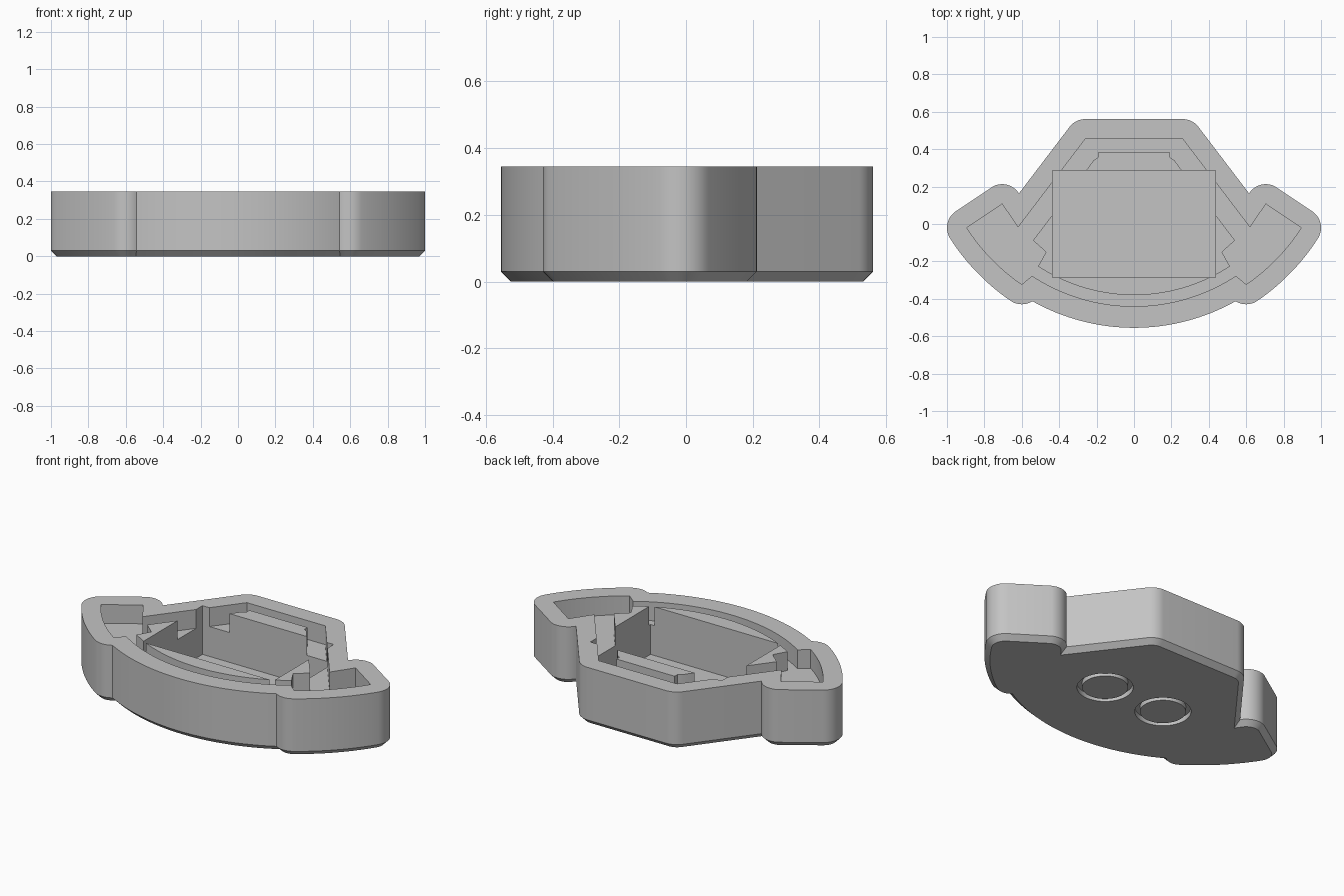
import bpy, bmesh, math
from mathutils import Vector

cube = bpy.data.objects.get("Cube")
if cube:
    bpy.data.objects.remove(cube, do_unlink=True)

HEIGHT, CHAMFER, WALL = 0.345, 0.03, 0.106
CENTRE = Vector((0, 0.553))            # shared centre of all the front arcs
FRONT_R, WING_R = 0.993, 1.062
BACK = Vector((0.26, 0.455))           # corners of the recess, right half
NOTCH = Vector((0.62, -0.018))
WING_BACK = Vector((0.705, 0.107))


def arc(centre, radius, start, end, steps):
    return [centre + radius * Vector((math.cos(a), math.sin(a)))
            for a in (start + (end - start) * i / steps for i in range(steps + 1))]


def angle(v):
    return math.atan2(v.y, v.x)


def front_angle(x, radius):
    return math.asin(x / radius) - math.pi / 2


DOWN = -math.pi / 2
WING_A, WING_B = front_angle(0.6, WING_R), front_angle(0.894, WING_R)
WING_FRONT = arc(CENTRE, WING_R, WING_A, WING_A, 1)[0]
WING_TIP = arc(CENTRE, WING_R, WING_B, WING_B, 1)[0]


def mirrored(half):
    return half + [Vector((-p.x, p.y)) for p in reversed(half) if p.x > 1e-5]


def normal(a, b):
    d = (b - a).normalized()
    return Vector((d.y, -d.x))


def outline(d):
    """Recess shape grown by d with rounded outer corners."""
    front = FRONT_R + 0.009 + d
    dist = (WING_FRONT - CENTRE).length
    bend = math.acos((dist**2 + front**2 - d**2) / (2 * dist * front))
    pts = arc(CENTRE, front, DOWN, WING_A - bend, 24)
    n_tip = normal(WING_TIP, WING_BACK)
    n_wing = normal(WING_BACK, NOTCH)
    n_side = normal(NOTCH, BACK)
    pts += arc(WING_FRONT, d, angle(pts[-1] - WING_FRONT), WING_A, 10)[1:]
    pts += arc(CENTRE, WING_R + d, WING_A, WING_B, 14)[1:]
    pts += arc(WING_TIP, d, WING_B, angle(n_tip), 10)[1:]
    pts += arc(WING_BACK, d, angle(n_tip), angle(n_wing), 12)[1:]
    mid = n_wing + n_side
    pts.append(NOTCH + mid * (2 * d / mid.length_squared))
    pts += arc(BACK, d, angle(n_side), math.pi / 2, 8)
    return mirrored(pts)


def stack(name, layers):
    """Solid through a list of (outline, height) layers."""
    bm = bmesh.new()
    rings = [[bm.verts.new((p.x, p.y, z)) for p in pts] for pts, z in layers]
    for low, high in zip(rings, rings[1:]):
        n = len(low)
        for i in range(n):
            j = (i + 1) % n
            bm.faces.new((low[i], low[j], high[j], high[i]))
    bm.faces.new(rings[0][::-1])
    bm.faces.new(rings[-1])
    mesh = bpy.data.meshes.new(name)
    bm.to_mesh(mesh)
    bm.free()
    obj = bpy.data.objects.new(name, mesh)
    bpy.context.collection.objects.link(obj)
    return obj


def cut(obj, cutter):
    """Subtract the cutter, then discard it."""
    mod = obj.modifiers.new("cut", 'BOOLEAN')
    mod.operation, mod.solver, mod.object = 'DIFFERENCE', 'EXACT', cutter
    bpy.context.view_layer.update()
    graph = bpy.context.evaluated_depsgraph_get()
    result = bpy.data.meshes.new_from_object(obj.evaluated_get(graph))
    obj.modifiers.clear()
    obj.data = result
    bpy.data.objects.remove(cutter, do_unlink=True)


# Outer body with a chamfered bottom edge
body = stack("tray_body", [(outline(WALL - CHAMFER), 0),
                           (outline(WALL), CHAMFER),
                           (outline(WALL), HEIGHT)])

# Groove between the rim and the raised inner ridge
recess = mirrored(arc(CENTRE, FRONT_R, DOWN, front_angle(0.545, FRONT_R), 24)
                  + arc(CENTRE, WING_R, WING_A, WING_B, 14)
                  + [WING_BACK, NOTCH, BACK])
ridge_r = 0.933
ridge = mirrored(arc(CENTRE, ridge_r, DOWN, front_angle(0.513, ridge_r), 24)
                 + [Vector(p) for p in ((0.47, -0.15), (0.54, -0.088), (0.255, 0.287),
                                        (0.215, 0.342), (0.193, 0.355), (0.193, 0.383))])
groove = stack("groove_cutter", [(recess, 0.232), (recess, 0.5)])
cut(groove, stack("ridge_cutter", [(ridge, 0.1), (ridge, 0.6)]))
cut(body, groove)

# Deep rectangular pocket
pocket = [Vector(p) for p in ((-0.435, -0.285), (0.435, -0.285),
                              (0.435, 0.285), (-0.435, 0.285))]
cut(body, stack("pocket_cutter", [(pocket, 0.053), (pocket, 0.55)]))

# Two ring grooves in the underside
for side in (-1, 1):
    spot = Vector((0.205 * side, 0))
    outer = arc(spot, 0.153, 0, math.tau, 48)[:-1]
    inner = arc(spot, 0.125, 0, math.tau, 48)[:-1]
    ring = stack("ring_cutter", [(outer, -0.1), (outer, 0.03)])
    cut(ring, stack("ring_core", [(inner, -0.2), (inner, 0.1)]))
    cut(body, ring)

# Single grey material, smooth arcs and sharp corners
grey = bpy.data.materials.new("plain_grey")
grey.use_nodes = True
colour = (0.55, 0.55, 0.55, 1)
grey.diffuse_color = colour
grey.node_tree.nodes["Principled BSDF"].inputs["Base Color"].default_value = colour
body.data.materials.clear()
body.data.materials.append(grey)
for poly in body.data.polygons:
    poly.material_index = 0
    poly.use_smooth = True
body.data.set_sharp_from_angle(angle=math.radians(25))
